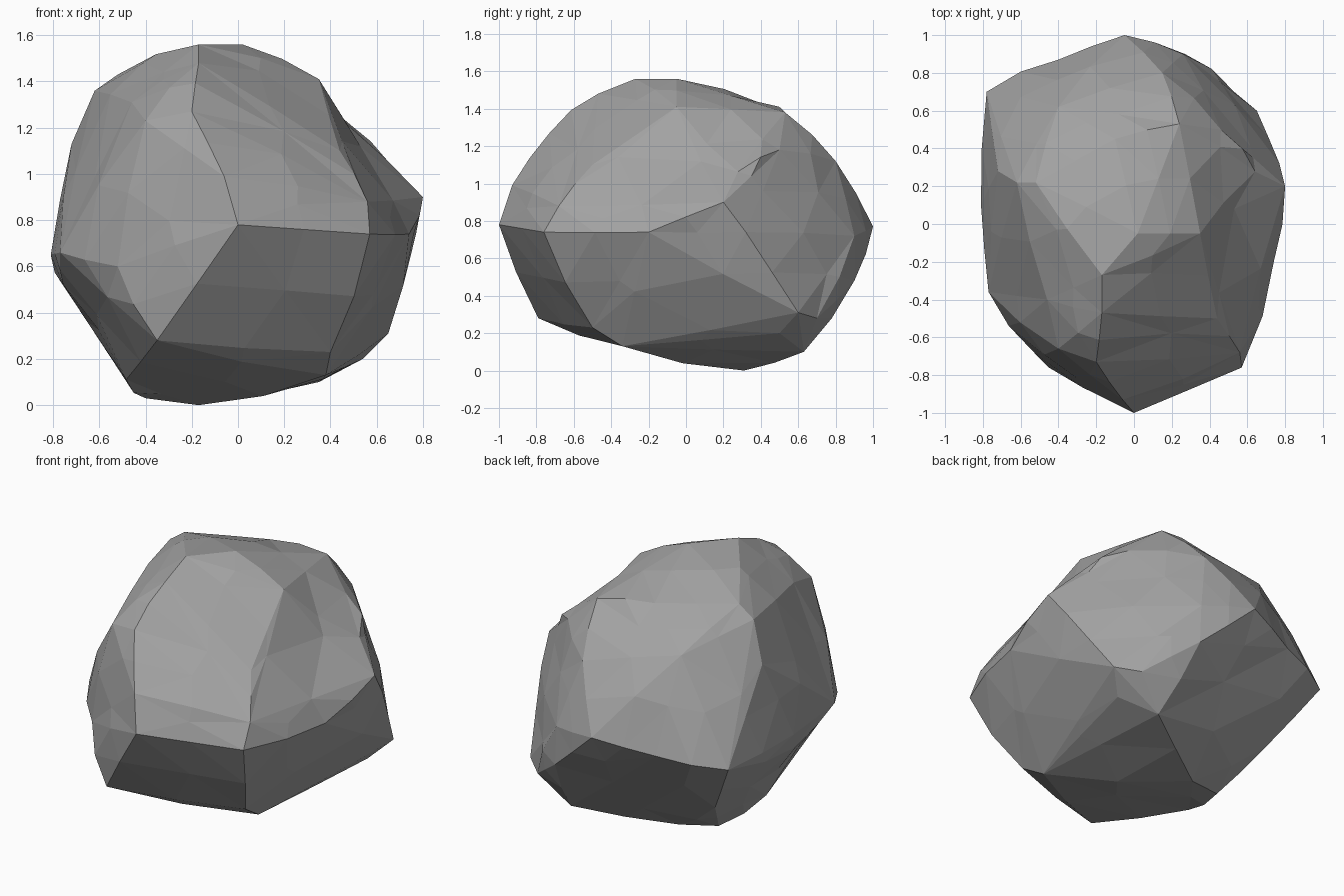
import bpy
import bmesh
import random
from mathutils import Vector

random.seed(4)

default_cube = bpy.data.objects.get("Cube")
if default_cube:
    bpy.data.objects.remove(default_cube, do_unlink=True)

# Corners of the boulder, grouped by region
crown = [(-.17, -.27, 1.56), (.02, -.05, 1.56), (.35, -.05, 1.41), (-.52, .22, 1.43),
         (-.62, .22, 1.36), (-.1, .45, 1.41), (.24, .53, 1.38), (-.17, -.47, 1.48)]
shoulder = [(-.2, -.73, 1.27), (-.4, -.66, 1.23), (-.46, -.4, 1.31), (.44, -.5, 1.1),
            (-.72, .28, 1.13), (.46, .5, 1.18), (.65, .28, 1.07), (-.4, .62, 1.23),
            (.15, .8, 1.12), (-.06, -.93, .99), (.56, -.68, .88)]
waist = [(0, -1, .78), (.57, -.76, .74), (.74, -.2, .74), (.8, .2, .9), (.77, .32, .74),
         (.51, .6, .75), (.26, .9, .72), (-.05, 1, .77), (-.78, .7, .65), (-.4, .87, .7),
         (-.81, .1, .65), (-.77, -.36, .66), (-.52, -.69, .6)]
base = [(-.35, -.79, .28), (.4, -.5, .23), (.38, -.34, .13), (.65, .6, .31),
        (.53, .7, .28), (.54, .5, .2), (.27, .9, .48), (.35, .63, .1), (-.17, .31, 0),
        (-.4, .25, .03), (-.49, -.1, .1), (-.55, .5, .28), (-.76, 0, .52)]

# Hollows worn into the sides: centre, radius and depth
hollows = [(Vector((.57, -.05, 1.1)), .38, .11),
           (Vector((.2, .1, 1.45)), .2, .06),
           (Vector((-.62, -.1, .3)), .3, .06)]


def make_material(name, colour):
    material = bpy.data.materials.new(name)
    material.use_nodes = True
    material.diffuse_color = colour
    material.node_tree.nodes["Principled BSDF"].inputs["Base Color"].default_value = colour
    return material


def build_hull(bm, points):
    for point in points:
        bm.verts.new(point)
    result = bmesh.ops.convex_hull(bm, input=bm.verts)
    spare = {item for item in result["geom_interior"] + result["geom_unused"]
             if isinstance(item, bmesh.types.BMVert)}
    bmesh.ops.delete(bm, geom=list(spare), context="VERTS")


def chip_surface(bm):
    # Break long edges into irregular facets, leaving the main corners in place
    long_edges = [edge for edge in bm.edges if edge.calc_length() > .3]
    result = bmesh.ops.subdivide_edges(bm, edges=long_edges, cuts=1)
    chips = [item for item in result["geom_inner"] if isinstance(item, bmesh.types.BMVert)]
    bmesh.ops.triangulate(bm, faces=bm.faces)
    bm.normal_update()
    for vert in chips:
        vert.co += vert.normal * random.uniform(0, .028)


def wear_hollows(bm):
    bm.normal_update()
    for centre, radius, depth in hollows:
        for vert in bm.verts:
            falloff = 1 - (vert.co - centre).length / radius
            if falloff > 0:
                vert.co -= vert.normal * depth * falloff


# Boulder: one closed, flat-faceted stone
bm = bmesh.new()
build_hull(bm, crown + shoulder + waist + base)
bmesh.ops.recalc_face_normals(bm, faces=bm.faces)
chip_surface(bm)
wear_hollows(bm)

mesh = bpy.data.meshes.new("boulder")
bm.to_mesh(mesh)
bm.free()
boulder = bpy.data.objects.new("boulder", mesh)
bpy.context.collection.objects.link(boulder)
mesh.materials.append(make_material("stone grey", (.36, .36, .36, 1)))
